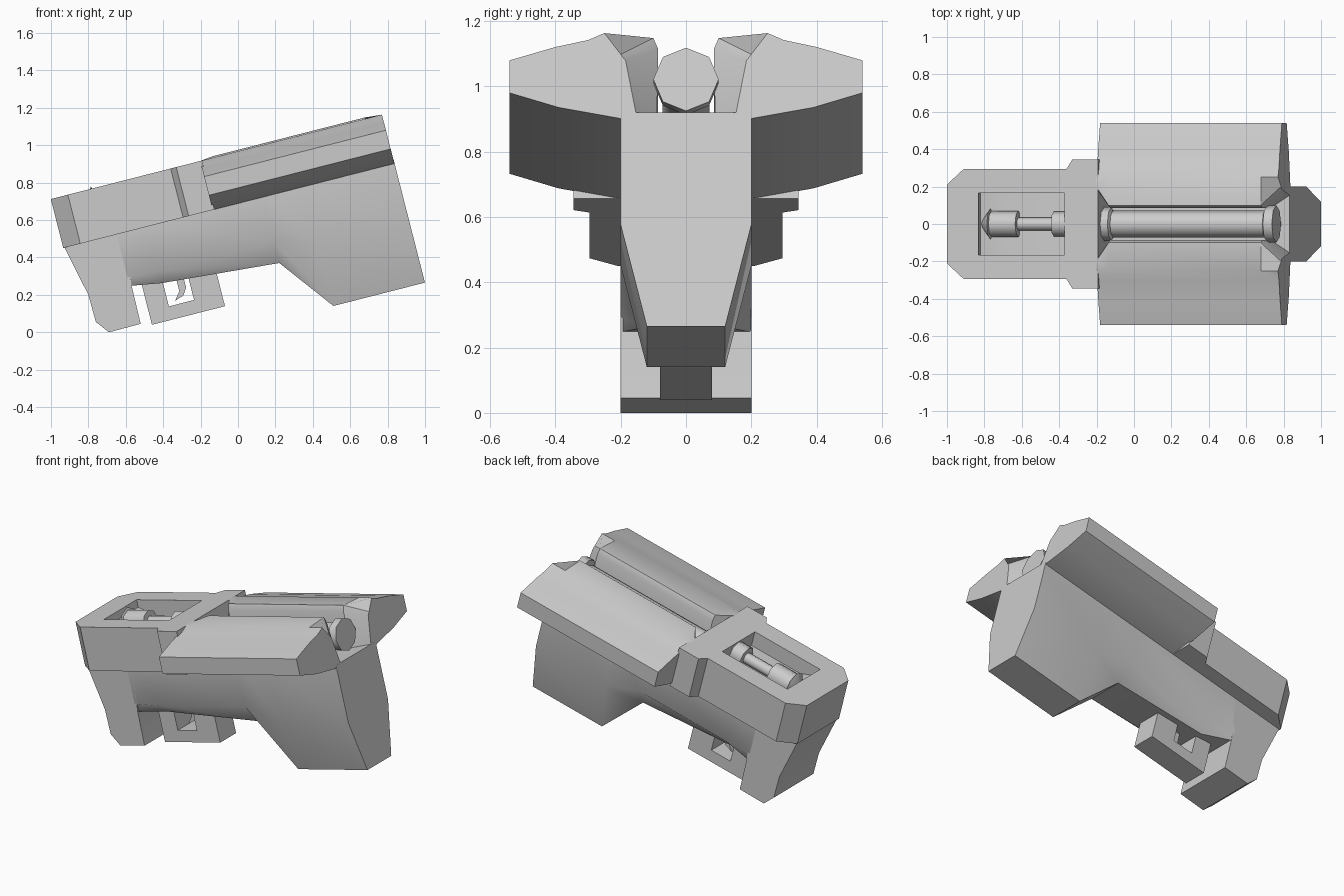
import bpy, bmesh, math
from mathutils import Matrix, Vector

cube = bpy.data.objects.get("Cube")
if cube:
    bpy.data.objects.remove(cube)

# Everything is laid out level, then tilted nose-up
TILT = Matrix.Rotation(math.radians(-14.3), 4, 'Y')

grey = bpy.data.materials.new("light_grey")
grey.use_nodes = True
grey.diffuse_color = (0.6, 0.6, 0.6, 1)
grey.node_tree.nodes["Principled BSDF"].inputs["Base Color"].default_value = (0.6, 0.6, 0.6, 1)


def loft(name, sections, mirror=False, angle=25):
    """Skin a list of equal-length point rings and cap both ends."""
    bm = bmesh.new()
    sides = (1, -1) if mirror else (1,)
    for side in sides:
        rings = [[bm.verts.new(TILT @ Vector((x, y * side, z))) for x, y, z in ring]
                 for ring in sections]
        n = len(rings[0])
        for a, b in zip(rings, rings[1:]):
            for i in range(n):
                j = (i + 1) % n
                bm.faces.new((a[i], a[j], b[j], b[i]))
        bm.faces.new(rings[0])
        bm.faces.new(rings[-1])
    bmesh.ops.recalc_face_normals(bm, faces=bm.faces)
    mesh = bpy.data.meshes.new(name)
    bm.to_mesh(mesh)
    bm.free()
    mesh.materials.append(grey)
    ob = bpy.data.objects.new(name, mesh)
    bpy.context.collection.objects.link(ob)
    bpy.ops.object.select_all(action='DESELECT')
    ob.select_set(True)
    bpy.context.view_layer.objects.active = ob
    bpy.ops.object.shade_smooth_by_angle(angle=math.radians(angle))
    return ob


def side_prism(name, profile, half):
    """Side profile extruded across the width."""
    return loft(name, [[(x, y, z) for x, z in profile] for y in (-half, half)])


def turned(name, stations, z, sides=8):
    """Round part along the length: stations are (x, radius)."""
    ring = [2 * math.pi * i / sides for i in range(sides)]
    return loft(name, [[(x, r * math.sin(a), z + r * math.cos(a)) for a in ring]
                       for x, r in stations], angle=50)


# Lower body: straight sides, narrowing towards the underside
def body_section(x, z_edge, half, z_low, top=0.686):
    right = [(x, -0.2, top), (x, -0.2, z_edge), (x, -half, z_low)]
    return right + [(x, -y, z) for x, y, z in reversed(right)]


loft("lower_body", [
    body_section(-0.5, 0.43, 0.198, 0.383),
    body_section(-0.33, 0.42, 0.12, 0.355),
    body_section(0.305, 0.42, 0.12, 0.304),
    body_section(0.529, 0.33, 0.12, 0.01),
    body_section(1.034, 0.33, 0.12, 0.01)], angle=40)

# Rear grip
side_prism("rear_grip", [
    (-0.79, 0.68), (-0.726, 0.391), (-0.723, 0.241), (-0.669, 0.17),
    (-0.493, 0.172), (-0.49, 0.383), (-0.45, 0.68)], 0.2)

# Upper rear housing, wider at the bridge
half_plan = [(-0.794, 0.21), (-0.70, 0.295), (-0.133, 0.295), (-0.102, 0.345), (0.04, 0.345)]
plan = half_plan + [(x, -y) for x, y in reversed(half_plan)]
housing = loft("rear_housing", [[(x, y, z) for x, y in plan] for z in (0.667, 0.937)])

# Loading recess with a ramp at the back
cutter = side_prism("recess_cutter", [
    (-0.145, 0.84), (-0.145, 1.0), (-0.62, 1.0), (-0.62, 0.89), (-0.5, 0.84)], 0.165)
cutter.hide_render = True
cut = housing.modifiers.new("recess", 'BOOLEAN')
cut.operation = 'DIFFERENCE'
cut.solver = 'EXACT'
cut.object = cutter
bpy.context.view_layer.objects.active = housing
bpy.ops.object.modifier_apply(modifier="recess")
bpy.data.objects.remove(cutter)

# Side wings with flared ends around the barrel channel
outer = [(0.25, 0.937), (0.3, 0.915), (0.4, 0.893), (0.54, 0.851),
         (0.54, 0.748), (0.39, 0.702), (0.2, 0.667)]


def wing_section(x, inner):
    return [(x, y, z) for y, z in inner + outer]


narrow = [(0.09, 0.667), (0.085, 0.91), (0.1, 0.945)]
loft("side_wings", [
    wing_section(0.03, [(0.1, 0.667), (0.18, 0.9), (0.2, 0.937)]),
    wing_section(0.1, narrow),
    wing_section(0.94, narrow),
    wing_section(1.033, [(0.15, 0.667), (0.185, 0.85), (0.2, 0.87)])], mirror=True)

# Barrel with collars, and the bolt behind the bridge
turned("barrel", [(0.02, 0.09), (0.08, 0.09), (0.09, 0.072),
                  (0.93, 0.072), (0.94, 0.1), (0.99, 0.1)], 0.802)
turned("bolt", [(-0.624, 0.01), (-0.57, 0.085), (-0.565, 0.07), (-0.418, 0.07),
                (-0.417, 0.035), (-0.222, 0.035), (-0.221, 0.068), (-0.14, 0.068)], 0.865)

# Trigger guard and trigger
side_prism("trigger_guard", [
    (-0.436, 0.39), (-0.436, 0.152), (-0.033, 0.152), (-0.033, 0.39),
    (-0.185, 0.39), (-0.185, 0.225), (-0.324, 0.225), (-0.324, 0.39)], 0.08)
side_prism("trigger", [
    (-0.25, 0.37), (-0.25, 0.29), (-0.285, 0.245), (-0.235, 0.262),
    (-0.21, 0.3), (-0.21, 0.37)], 0.02)
